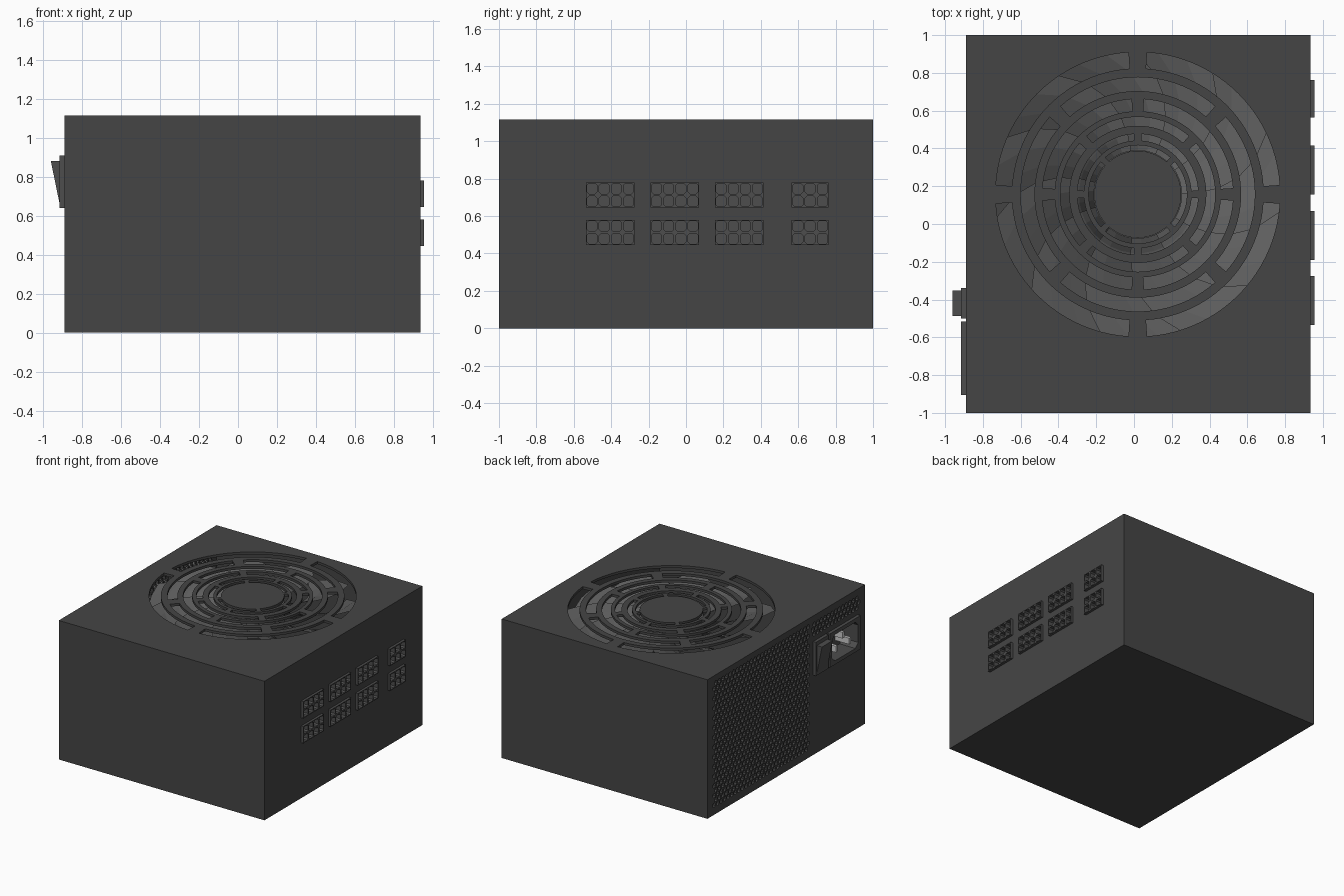
import bpy, bmesh
from math import sin, cos, pi, radians, sqrt
from mathutils import Vector as V

if "Cube" in bpy.data.objects:
    bpy.data.objects.remove(bpy.data.objects["Cube"])

X0, X1, Y0, Y1, H = -0.89, 0.935, -1.0, 1.0, 1.115


def mat(name, g):
    m = bpy.data.materials.new(name)
    m.diffuse_color = (g, g, g, 1)
    m.use_nodes = True
    m.node_tree.nodes["Principled BSDF"].inputs["Base Color"].default_value = m.diffuse_color
    return m


DARK, PLASTIC, BLADE, METAL = mat("dark", .06), mat("plastic", .075), mat("blade", .11), mat("metal", .8)


def finish(name, bm, m):
    bmesh.ops.remove_doubles(bm, verts=bm.verts, dist=1e-5)
    me = bpy.data.meshes.new(name)
    bm.to_mesh(me)
    bm.free()
    o = bpy.data.objects.new(name, me)
    bpy.context.collection.objects.link(o)
    me.materials.append(m)
    return o


def face(bm, pts, n):
    """Add a polygon facing roughly along n, skipping collapsed ones."""
    clean = []
    for p in map(V, pts):
        if all((p - q).length > 1e-5 for q in clean):
            clean.append(p)
    if len(clean) < 3:
        return
    a = sum(((clean[i] - clean[0]).cross(clean[i + 1] - clean[0])
             for i in range(1, len(clean) - 1)), V((0, 0, 0)))
    if a.length < 1e-7:
        return
    if a.dot(V(n)) < 0:
        clean.reverse()
    bm.faces.new([bm.verts.new(p) for p in clean])


def grid_wall(bm, x, rect, holes, s):
    """Flat wall at x, with rectangular openings (y0, y1, z0, z1)."""
    ys = sorted({v for r in [rect] + holes for v in r[:2]})
    zs = sorted({v for r in [rect] + holes for v in r[2:]})
    for a, b in zip(ys, ys[1:]):
        for c, d in zip(zs, zs[1:]):
            y, z = (a + b) / 2, (c + d) / 2
            if not any(r[0] < y < r[1] and r[2] < z < r[3] for r in holes):
                face(bm, [(x, a, c), (x, b, c), (x, b, d), (x, a, d)], (s, 0, 0))


def pocket(bm, outer, inner, x, s, depth, bottom=True):
    """Rim between two (y, z) loops with walls going inwards."""
    n = len(inner)
    cy, cz = sum(p[0] for p in inner) / n, sum(p[1] for p in inner) / n
    for i in range(n):
        j = (i + 1) % n
        a, b = inner[i], inner[j]
        face(bm, [(x, *outer[i]), (x, *outer[j]), (x, *b), (x, *a)], (s, 0, 0))
        face(bm, [(x, *a), (x, *b), (x - s * depth, *b), (x - s * depth, *a)],
             (0, cy - (a[0] + b[0]) / 2, cz - (a[1] + b[1]) / 2))
    if bottom:
        face(bm, [(x - s * depth, *p) for p in inner], (s, 0, 0))


def sides(bm, r, xa, xb):
    """Four outer side faces of a block."""
    c = [(r[0], r[2]), (r[1], r[2]), (r[1], r[3]), (r[0], r[3])]
    for i, n in enumerate([(0, 0, -1), (0, 1, 0), (0, 0, 1), (0, -1, 0)]):
        a, b = c[i], c[(i + 1) % 4]
        face(bm, [(xa, *a), (xa, *b), (xb, *b), (xb, *a)], n)


def oct_loops(r, m, c):
    """Cell border with eight points and a matching chamfered opening."""
    y0, y1, z0, z1 = r
    a, b, d, e = y0 + m, y1 - m, z0 + m, z1 - m
    inner = [(a + c, d), (b - c, d), (b, d + c), (b, e - c), (b - c, e), (a + c, e), (a, e - c), (a, d + c)]
    outer = [(y0, z0), (y1, z0), (y1, z0), (y1, z1), (y1, z1), (y0, z1), (y0, z1), (y0, z0)]
    return outer, inner


# Case: front, back, bottom, connector wall and vent wall
VENTS = [(-.30, .95, .05, 1.07), (-.94, -.30, .94, 1.07)]
SOCKET, SWITCH = (-.905, -.515, .64, .91), (-.5, -.34, .64, .91)
PLUGS = [(y, y + 2 * .005 + n * .0625, z, z + .135, n)
         for z in (.445, .645) for y, n in ((-.535, 4), (-.19, 4), (.155, 4), (.565, 3))]
bm = bmesh.new()
for y, s in ((Y0, -1), (Y1, 1)):
    face(bm, [(X0, y, 0), (X1, y, 0), (X1, y, H), (X0, y, H)], (0, s, 0))
face(bm, [(X0, Y0, 0), (X1, Y0, 0), (X1, Y1, 0), (X0, Y1, 0)], (0, 0, -1))
grid_wall(bm, X1, (Y0, Y1, 0, H), [p[:4] for p in PLUGS], 1)
grid_wall(bm, X0, (Y0, Y1, 0, H), VENTS + [SOCKET], -1)
finish("case", bm, DARK)

# Honeycomb vent
bm = bmesh.new()
P = .045
R = P / sqrt(3)
hexa = [(cos(radians(60 * k + 30)), sin(radians(60 * k + 30))) for k in range(6)]
for y0, y1, z0, z1 in VENTS:
    for j in range(-1, int((z1 - z0) / (1.5 * R)) + 3):
        for i in range(-1, int((y1 - y0) / P) + 3):
            y, z = y0 + (i + .5 * (j % 2)) * P, z0 + R + j * 1.5 * R
            out = [(min(max(y + R * c, y0), y1), min(max(z + R * s, z0), z1)) for c, s in hexa]
            inn = [(y + .72 * R * c, z + .72 * R * s) for c, s in hexa]
            if all(y0 < p < y1 and z0 < q < z1 for p, q in inn):
                pocket(bm, out, inn, X0, -1, .02, False)
            else:
                face(bm, [(X0, *p) for p in out], (-1, 0, 0))
finish("honeycomb_vent", bm, DARK)

# Top plate with ring slots and alternating spokes
CX, CY, N = .02, .157, 96
SLOTS = [(.23, .26), (.285, .32), (.363, .41), (.44, .505), (.547, .62), (.667, .753)]
ang = [2 * pi * k / N for k in range(N)]
edge = []
for a in ang:
    c, s = cos(a), sin(a)
    t = min(((X1 if c > 0 else X0) - CX) / c if abs(c) > 1e-6 else 9,
            ((Y1 if s > 0 else Y0) - CY) / s if abs(s) > 1e-6 else 9)
    edge.append((CX + t * c, CY + t * s, H))
for corner in [(x, y, H) for x in (X0, X1) for y in (Y0, Y1)]:
    k = min(range(N), key=lambda i: (V(edge[i]) - V(corner)).length)
    edge[k] = corner
ring = lambda r: [(CX + r * cos(a), CY + r * sin(a), H) for a in ang]
radii = [r for s in SLOTS for r in s]
loops = [ring(r) for r in radii] + [edge]
bm = bmesh.new()
face(bm, loops[0], (0, 0, 1))
for b in range(len(loops) - 1):
    for k in range(N):
        shift = 0 if (b // 2) % 2 else 12
        if b % 2 == 0 and (k + 1 - shift) % 24 > 1:
            continue
        j = (k + 1) % N
        face(bm, [loops[b][k], loops[b][j], loops[b + 1][j], loops[b + 1][k]], (0, 0, 1))
top = finish("top_grille", bm, DARK)
sol = top.modifiers.new("thickness", "SOLIDIFY")
sol.thickness, sol.offset = .02, -1

# Fan: swept, pitched blades around a hub
bm = bmesh.new()
B = 11
for b in range(B):
    def pt(i, j):
        r, u = .2 + .56 * i / 5, j / 3
        a = 2 * pi / B * (b + 1.08 * u) + .45 * (i / 5) ** 2
        return (CX + r * cos(a), CY + r * sin(a), 1.06 - .13 * u ** 1.3)
    for i in range(5):
        for j in range(3):
            face(bm, [pt(i, j), pt(i + 1, j), pt(i + 1, j + 1), pt(i, j + 1)], (0, 0, 1))
finish("fan_blades", bm, BLADE)
bpy.ops.mesh.primitive_cylinder_add(vertices=48, radius=.235, depth=.2, location=(CX, CY, .98))
hub = bpy.context.object
hub.name = "fan_hub"
hub.data.materials.append(BLADE)

# Modular cable connectors
for k, (y0, y1, z0, z1, n) in enumerate(PLUGS):
    bm = bmesh.new()
    sides(bm, (y0, y1, z0, z1), X1, X1 + .02)
    w, h = (y1 - y0) / n, (z1 - z0) / 2
    for i in range(n):
        for j in range(2):
            cell = (y0 + i * w, y0 + (i + 1) * w, z0 + j * h, z0 + (j + 1) * h)
            pocket(bm, *oct_loops(cell, .006, .01), X1 + .02, 1, .05)
    finish(f"cable_connector_{k + 1}", bm, PLASTIC)

# Mains socket with a recessed chamfered opening
bm = bmesh.new()
sides(bm, SOCKET, X0, X0 - .025)
pocket(bm, *oct_loops(SOCKET, .03, .035), X0 - .025, -1, .14)
finish("mains_socket", bm, PLASTIC)


def box(name, r, xa, xb, m):
    bpy.ops.mesh.primitive_cube_add(size=1, location=((xa + xb) / 2, (r[0] + r[1]) / 2, (r[2] + r[3]) / 2))
    o = bpy.context.object
    o.name, o.scale = name, (xb - xa, r[1] - r[0], r[3] - r[2])
    o.data.materials.append(m)


for k, (y, z) in enumerate([(-.71, .825), (-.625, .745), (-.795, .745)]):
    box(f"socket_pin_{k + 1}", (y - .012, y + .012, z - .025, z + .025), X0 - .01, X0 + .12, METAL)

# Power switch: frame and tilted rocker
box("switch_frame", SWITCH, X0 - .025, X0 + .01, PLASTIC)
bm = bmesh.new()
ya, yb = -.487, -.353
prof = [(X0 - .025, .66), (X0 - .07, .88), (X0 - .025, .88)]
for y, s in ((ya, -1), (yb, 1)):
    face(bm, [(x, y, z) for x, z in prof], (0, s, 0))
for i, n in enumerate([(-1, 0, -.2), (0, 0, 1), (1, 0, 0)]):
    (xa, za), (xb, zb) = prof[i], prof[(i + 1) % 3]
    face(bm, [(xa, ya, za), (xb, ya, zb), (xb, yb, zb), (xa, yb, za)], n)
finish("switch_rocker", bm, PLASTIC)
